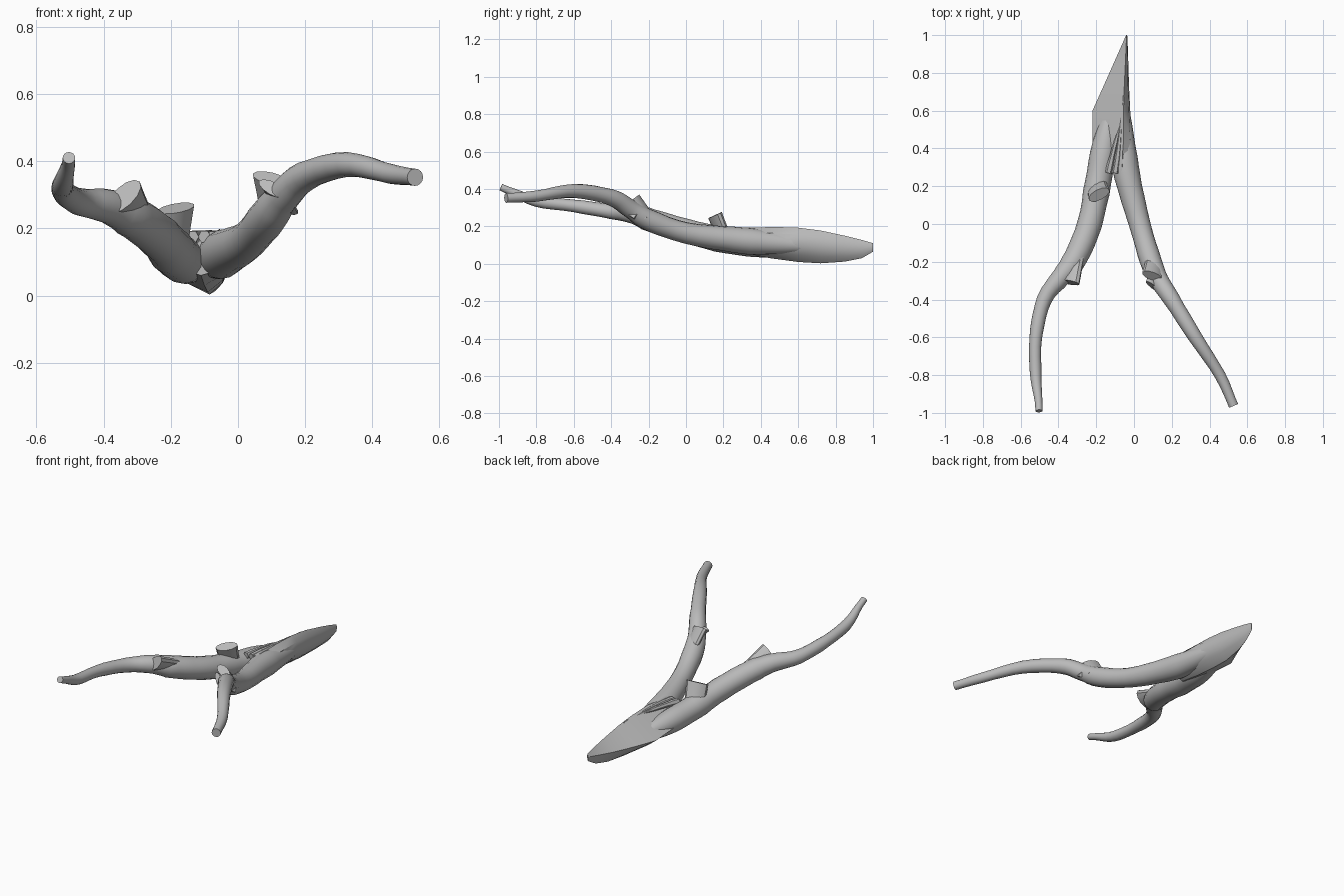
import bpy, bmesh, math, random
from mathutils import Vector

random.seed(4)
cube = bpy.data.objects.get("Cube")
if cube:
    bpy.data.objects.remove(cube)

bark = bpy.data.materials.new("grey_wood")
bark.use_nodes = True
GREY = (0.5, 0.5, 0.5, 1)
bark.diffuse_color = GREY
bark.node_tree.nodes["Principled BSDF"].inputs["Base Color"].default_value = GREY


def loft(name, rings, angle=40):
    """Skin a list of equal-length rings and cap both ends."""
    bm = bmesh.new()
    loops = [[bm.verts.new(p) for p in ring] for ring in rings]
    n = len(loops[0])
    for a, b in zip(loops, loops[1:]):
        for i in range(n):
            j = (i + 1) % n
            bm.faces.new((a[i], a[j], b[j], b[i]))
    bm.faces.new(loops[0])
    bm.faces.new(loops[-1])
    bmesh.ops.recalc_face_normals(bm, faces=bm.faces)
    mesh = bpy.data.meshes.new(name)
    bm.to_mesh(mesh)
    bm.free()
    mesh.materials.append(bark)
    ob = bpy.data.objects.new(name, mesh)
    bpy.context.collection.objects.link(ob)
    bpy.ops.object.select_all(action='DESELECT')
    ob.select_set(True)
    bpy.context.view_layer.objects.active = ob
    bpy.ops.object.shade_smooth_by_angle(angle=math.radians(angle))
    return ob


def spline(pts, steps):
    """Catmull-Rom through points of any dimension."""
    pts = [Vector(p) for p in pts]
    ext = [2 * pts[0] - pts[1]] + pts + [2 * pts[-1] - pts[-2]]
    out = []
    for k in range(len(pts) - 1):
        a, b, c, d = ext[k:k + 4]
        for s in range(steps):
            t = s / steps
            out.append(0.5 * (2 * b + (c - a) * t + (2 * a - 5 * b + 4 * c - d) * t * t
                              + (3 * b - a - 3 * c + d) * t ** 3))
    return out + [pts[-1]]


def branch(name, pts, steps=4, sides=16, rough=0.03):
    """Knobbly tapering limb; each point is x, y, z, radius."""
    path = spline(pts, steps)
    rings = []
    for k, p in enumerate(path):
        lo, hi = path[max(k - 1, 0)], path[min(k + 1, len(path) - 1)]
        along = (hi - lo).to_3d().normalized()
        side = along.cross(Vector((0, 0, 1))).normalized()
        up = side.cross(along)
        r = p[3] * random.uniform(1 - rough, 1 + rough)
        rings.append([p.to_3d() + r * (math.cos(t) * side + math.sin(t) * up)
                      for t in (math.tau * i / sides for i in range(sides))])
    return loft(name, rings)


def stub(name, base, tip, across, wide, thin, slant=0.0):
    """Snapped-off twig: flattened oval with a slanted flat end."""
    base, tip = Vector(base), Vector(tip)
    axis = (tip - base).normalized()
    u = Vector(across)
    u = (u - u.dot(axis) * axis).normalized()
    v = axis.cross(u)
    rings = []
    for f, grow in ((0, 0.9), (0.6, 0.95), (1, 1)):
        rings.append([base.lerp(tip, f) + grow * (wide * math.cos(t) * u + thin * math.sin(t) * v)
                      + axis * slant * f * math.cos(t)
                      for t in (math.tau * i / 12 for i in range(12))])
    return loft(name, rings, 35)


# Two limbs of the fork, running from inside the trunk to the thin ends
branch("left_limb", [
    (-0.07, 0.62, 0.10, 0.045), (-0.06, 0.42, 0.115, 0.068), (-0.035, 0.25, 0.13, 0.068),
    (0.03, 0, 0.165, 0.058), (0.09, -0.2, 0.235, 0.056), (0.135, -0.3, 0.295, 0.05),
    (0.20, -0.4, 0.355, 0.044), (0.325, -0.6, 0.39, 0.037), (0.455, -0.8, 0.362, 0.029),
    (0.527, -0.962, 0.352, 0.025)])
branch("right_limb", [
    (-0.12, 0.6, 0.085, 0.035), (-0.155, 0.42, 0.10, 0.066), (-0.19, 0.22, 0.125, 0.07),
    (-0.235, 0, 0.175, 0.066), (-0.31, -0.18, 0.23, 0.063), (-0.385, -0.28, 0.265, 0.052),
    (-0.475, -0.4, 0.28, 0.04), (-0.52, -0.6, 0.31, 0.034), (-0.52, -0.8, 0.335, 0.03),
    (-0.506, -0.93, 0.385, 0.021), (-0.503, -0.99, 0.41, 0.018)])

# Trunk with a sloping split face: y, left edge x and z, keel x and z, flank x, ridge x and z
stations = [
    (0.30, -0.225, 0.11, -0.11, 0.06, 0.015, -0.065, 0.185),
    (0.45, -0.22, 0.095, -0.10, 0.03, -0.012, -0.055, 0.198),
    (0.60, -0.22, 0.085, -0.09, 0.01, -0.02, -0.055, 0.193),
    (0.72, -0.166, 0.08, -0.085, 0.003, -0.026, -0.052, 0.178),
    (0.85, -0.108, 0.08, -0.07, 0.012, -0.03, -0.046, 0.15),
    (0.94, -0.068, 0.085, -0.052, 0.03, -0.033, -0.042, 0.128),
    (1.00, -0.042, 0.09, -0.041, 0.065, -0.036, -0.039, 0.11),
]
rings = []
for y, ex, ez, kx, kz, fx, rx, rz in stations:
    mid = (kz + rz) / 2
    section = [(ex, ez), ((ex + kx) / 2 - 0.1 * (kx - ex), (ez + kz) / 2 - 0.003), (kx, kz),
               (kx + 0.65 * (fx - kx), kz + 0.2 * (rz - kz)), (fx, mid),
               (fx + 0.2 * (rx - fx), mid + 0.6 * (rz - mid)), (rx, rz)]
    rings.append([(x, y, z) for x, z in section])
loft("split_trunk", rings, 32)

# Splinter ridges running from the crotch along the split face
for i, (x0, x1, y1) in enumerate([(-0.135, -0.075, 0.52), (-0.10, -0.062, 0.62), (-0.075, -0.056, 0.68)]):
    branch(f"splinter_{i + 1}", [(x0, 0.27, 0.175, 0.018), ((x0 + x1) / 2, 0.4, 0.182, 0.014),
                                 (x1, y1, 0.18, 0.003)], 3, 6, 0.1)

# Broken twig stubs
stub("right_inner_stub", (-0.20, 0.21, 0.13), (-0.185, 0.155, 0.26), (1, 0.65, 0), 0.062, 0.03, 0.006)
stub("right_outer_stub", (-0.31, -0.17, 0.235), (-0.34, -0.31, 0.295), (0.7, -0.15, 0.7), 0.064, 0.033, 0.012)
stub("left_upper_stub", (0.11, -0.2, 0.25), (0.095, -0.275, 0.35), (1, -0.1, -0.6), 0.056, 0.026, -0.005)
stub("left_lower_stub", (0.14, -0.25, 0.265), (0.105, -0.335, 0.318), (0.8, -0.1, -0.6), 0.058, 0.02)
